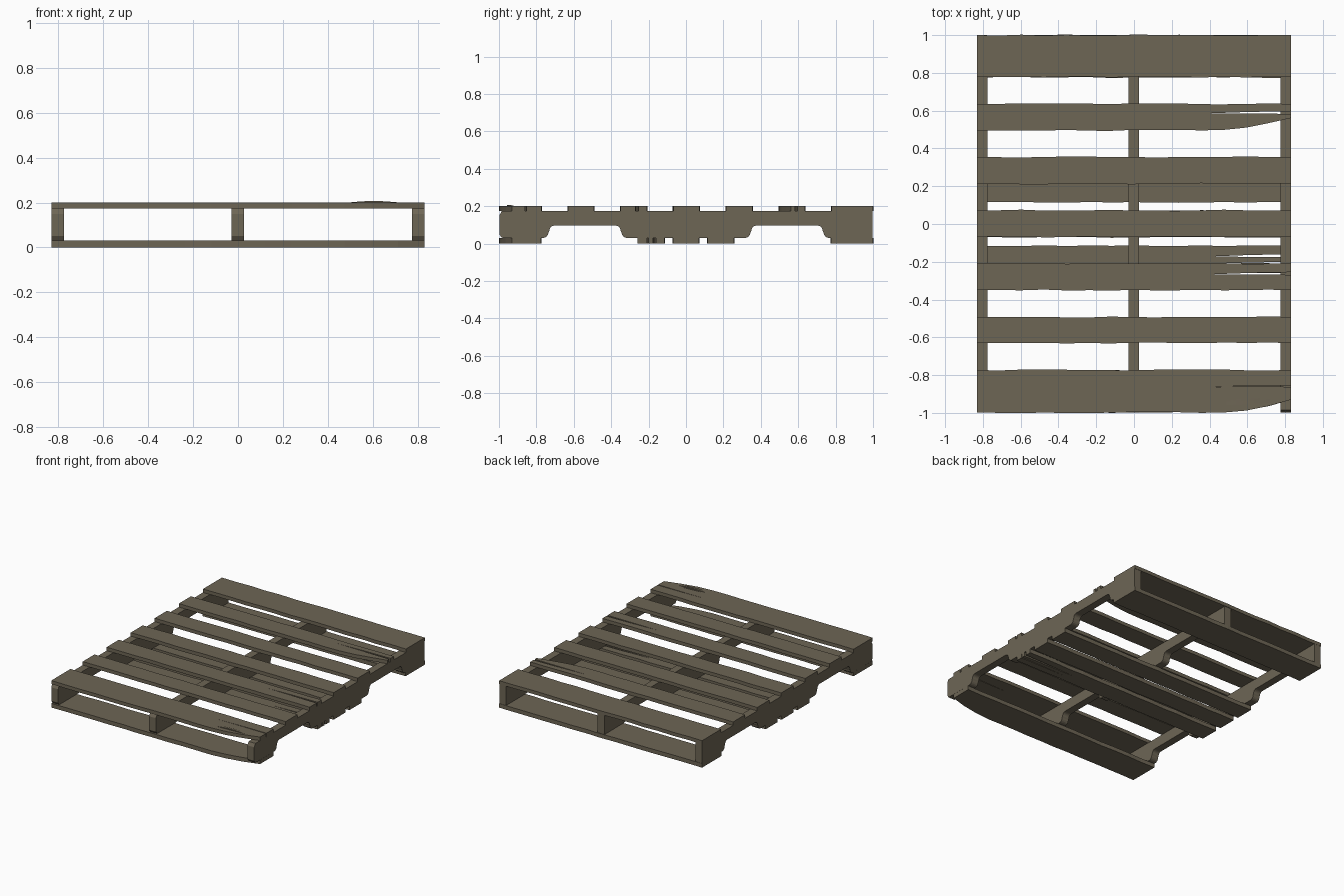
import bpy, bmesh, math, random

random.seed(4)
if "Cube" in bpy.data.objects:
    bpy.data.objects.remove(bpy.data.objects["Cube"])

wood = bpy.data.materials.new("weathered_wood")
wood.use_nodes = True
COLOR = (0.155, 0.132, 0.091, 1)
wood.diffuse_color = COLOR
bsdf = wood.node_tree.nodes["Principled BSDF"]
bsdf.inputs["Base Color"].default_value = COLOR
bsdf.inputs["Roughness"].default_value = 0.9

HALF = 0.832        # half width along x
BOARD_TOP = 0.2
BOARD_T = 0.026


def extrude_outline(name, points, depth):
    """Solid from a closed outline of 3D points, swept along a vector."""
    bm = bmesh.new()
    face = bm.faces.new([bm.verts.new(p) for p in points])
    new = bmesh.ops.extrude_face_region(bm, geom=[face])["geom"]
    bmesh.ops.translate(bm, vec=depth,
                        verts=[v for v in new if isinstance(v, bmesh.types.BMVert)])
    bmesh.ops.recalc_face_normals(bm, faces=bm.faces)
    mesh = bpy.data.meshes.new(name)
    bm.to_mesh(mesh)
    bm.free()
    mesh.materials.append(wood)
    obj = bpy.data.objects.new(name, mesh)
    bpy.context.collection.objects.link(obj)
    return obj


def wobble():
    return random.uniform(-0.003, 0.003)


def board(name, y0, y1, z0, thick, taper=0, taper_start=0.5, cracks=()):
    """Rough-sawn plank along x; its +x end may be broken and split."""
    n = 14
    front = []
    for i in range(n + 1):
        x = -HALF + 2 * HALF * i / n
        t = max(0, (x - taper_start) / (HALF - taper_start))
        front.append((x, y0 + (0 if i in (0, n) else wobble()) + taper * t ** 1.4))
    # wedge splits open at the +x end, each (y, tip x, width)
    end = []
    for y, tip, width in sorted(cracks):
        mid = (tip + HALF) / 2
        end += [(HALF, y - width / 2), (mid, y - width / 2 + 0.002), (tip, y - 0.004),
                (mid, y + width / 4), (HALF, y + width / 2)]
    back = [(HALF - 2 * HALF * i / n, y1 + (0 if i in (0, n) else wobble()))
            for i in range(n + 1)]
    return extrude_outline(name, [(x, y, z0) for x, y in front + end + back],
                           (0, 0, thick))


# Deck boards on top
ZT = BOARD_TOP - BOARD_T
board("deck_board_front", -0.998, -0.773, ZT, BOARD_T, 0.068, 0.5,
      [(-0.858, 0.42, 0.008)])
board("deck_board_2", -0.63, -0.492, ZT, BOARD_T)
board("deck_board_3", -0.35, -0.208, ZT, BOARD_T, 0, 0.5,
      [(-0.262, 0.42, 0.014)])
board("deck_board_middle", -0.068, 0.073, ZT, BOARD_T)
board("deck_board_5", 0.213, 0.355, ZT, BOARD_T)
board("deck_board_6", 0.496, 0.636, ZT, BOARD_T, 0.065, 0.48,
      [(0.59, 0.4, 0.014)])
board("deck_board_back", 0.778, 1.0, ZT, BOARD_T)

# Boards underneath
board("base_board_front", -0.998, -0.775, 0, 0.03, 0.068, 0.5)
board("base_board_2", -0.258, -0.115, 0, 0.03, 0, 0.5,
      [(-0.168, 0.4, 0.016), (-0.205, 0.45, 0.008)])
board("base_board_middle", -0.07, 0.07, 0, 0.03)
board("base_board_4", 0.115, 0.256, 0, 0.03)
board("base_board_back", 0.775, 1.0, 0, 0.03)


def arc(cy, cz, r, a0, a1, steps=5):
    return [(cy + r * math.cos(math.radians(a0 + (a1 - a0) * i / steps)),
             cz + r * math.sin(math.radians(a0 + (a1 - a0) * i / steps)))
            for i in range(steps + 1)]


def notch(y0, y1):
    """Fork opening: square lower lip, rounded upper corners."""
    zb, zt, r = 0.03, 0.096, 0.026
    lip = arc(y0 - 0.035, zb + 0.03, 0.03, -90, 0, 4)
    left = arc(y0 + r, zt - r, r, 180, 90)
    mirror = [(y0 + y1 - y, z) for y, z in reversed(lip + left)]
    return lip + left + mirror


# Stringers with two fork openings each and worn front corners
profile = ([(-0.998, 0.15), (-0.998, 0.05), (-0.985, 0.031)]
           + notch(-0.73, -0.35) + notch(0.35, 0.73)
           + [(0.998, 0.03), (0.998, ZT), (-0.985, ZT)])
for side, x0 in (("right", -HALF), ("middle", -0.03), ("left", 0.776)):
    extrude_outline("stringer_" + side, [(x0, y, z) for y, z in profile],
                    (0.056, 0, 0))

# Raised splinters along the broken front edge
for k, (x0, x1, y, w, rise) in enumerate([(0.48, 0.73, -0.95, 0.018, 0.008),
                                          (0.5, 0.68, -0.938, 0.01, 0.005)]):
    arch = []
    for i in range(9):
        t = i / 8
        arch.append((x0 + (x1 - x0) * t, y - w / 2 + 0.012 * t,
                     BOARD_TOP - 0.001 + rise * math.sin(math.pi * t)))
    base = [(x0, y - w / 2, BOARD_TOP - 0.004), (x1, y - w / 2 + 0.012, BOARD_TOP - 0.004)]
    extrude_outline("splinter_%d" % (k + 1), [base[0]] + arch + [base[1]], (0, w, 0))
